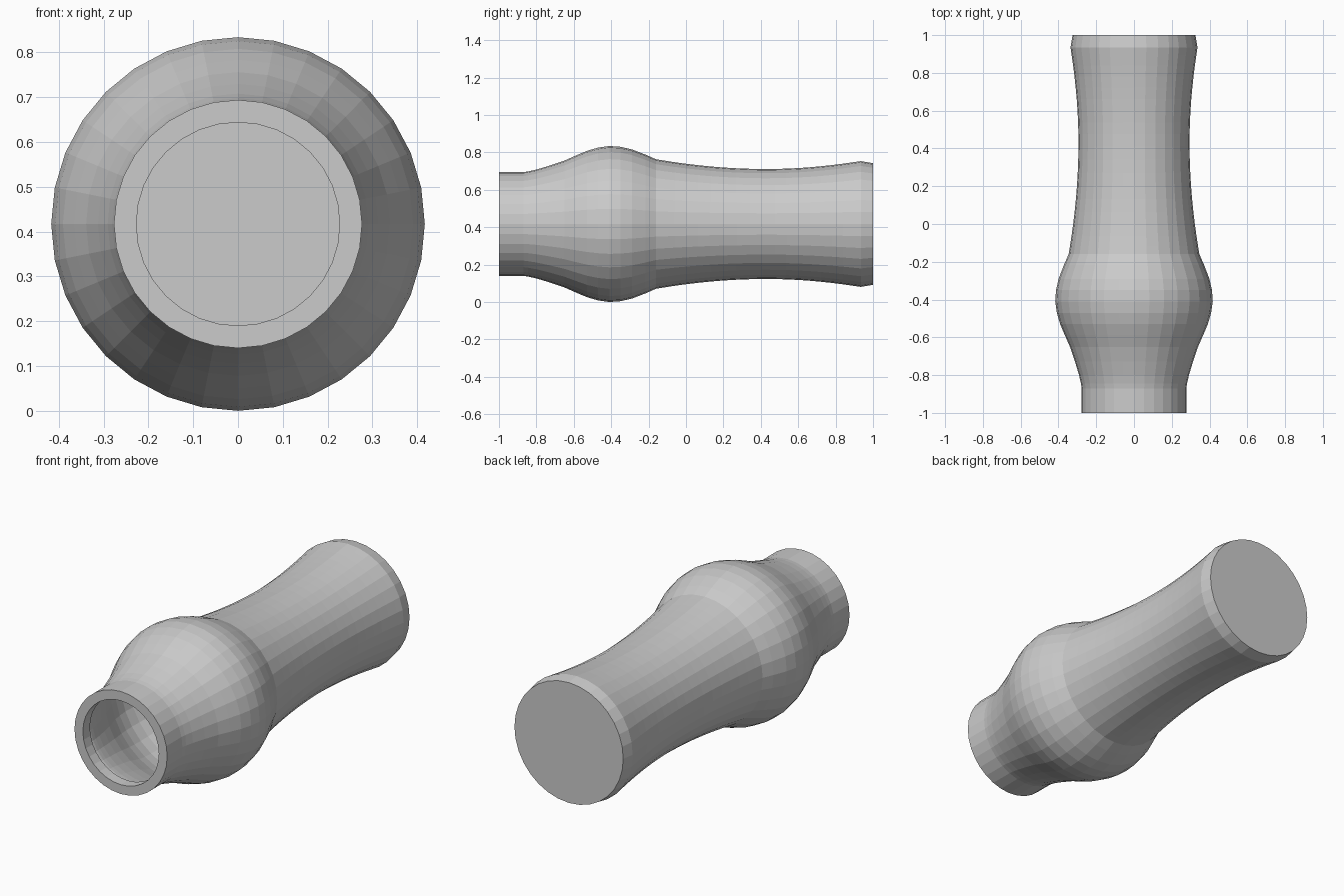
import bpy, bmesh, math

if "Cube" in bpy.data.objects:
    bpy.data.objects.remove(bpy.data.objects["Cube"])

SIDES = 32
AXIS_Z = 0.417


def smooth(points, steps):
    """Catmull-Rom resampling of a (y, radius) profile."""
    ext = [points[0]] + points + [points[-1]]
    out = []
    for a, b, c, d in zip(ext, ext[1:], ext[2:], ext[3:]):
        for i in range(steps):
            t = i / steps
            out.append(tuple(
                0.5 * (2 * q + (r - p) * t + (2 * p - 5 * q + 4 * r - s) * t * t
                       + (3 * q - p - 3 * r + s) * t ** 3)
                for p, q, r, s in zip(a, b, c, d)))
    return out + [points[-1]]


def lathe(name, profile, cap_end=False):
    """Revolve a (y, radius) profile around the lengthwise axis."""
    bm = bmesh.new()
    rings = []
    for y, r in profile:
        rings.append([bm.verts.new((r * math.sin(2 * math.pi * i / SIDES), y,
                                    AXIS_Z + r * math.cos(2 * math.pi * i / SIDES)))
                      for i in range(SIDES)])
    for a, b in zip(rings, rings[1:]):
        for i in range(SIDES):
            j = (i + 1) % SIDES
            bm.faces.new((a[i], a[j], b[j], b[i]))
    if cap_end:
        bm.faces.new(rings[-1])
    bmesh.ops.recalc_face_normals(bm, faces=bm.faces)
    mesh = bpy.data.meshes.new(name)
    bm.to_mesh(mesh)
    bm.free()
    obj = bpy.data.objects.new(name, mesh)
    bpy.context.collection.objects.link(obj)
    return obj


# Inner lip and straight neck of the open front
lip = [(-0.94, 0.227), (-1.0, 0.227), (-1.0, 0.277)]
# Round bulb behind the neck
bulb = smooth([(-0.87, 0.277), (-0.80, 0.291), (-0.65, 0.339), (-0.53, 0.391),
               (-0.41, 0.417), (-0.29, 0.399), (-0.16, 0.346)], 2)
# Waisted grip, flaring to a chamfered flat end
grip = smooth([(-0.16, 0.346), (0.0, 0.322), (0.2, 0.302), (0.41, 0.294),
               (0.6, 0.299), (0.78, 0.315), (0.935, 0.336)], 3)
lathe("hollow_handle", lip + bulb + grip[1:] + [(1.0, 0.325)], cap_end=True)
